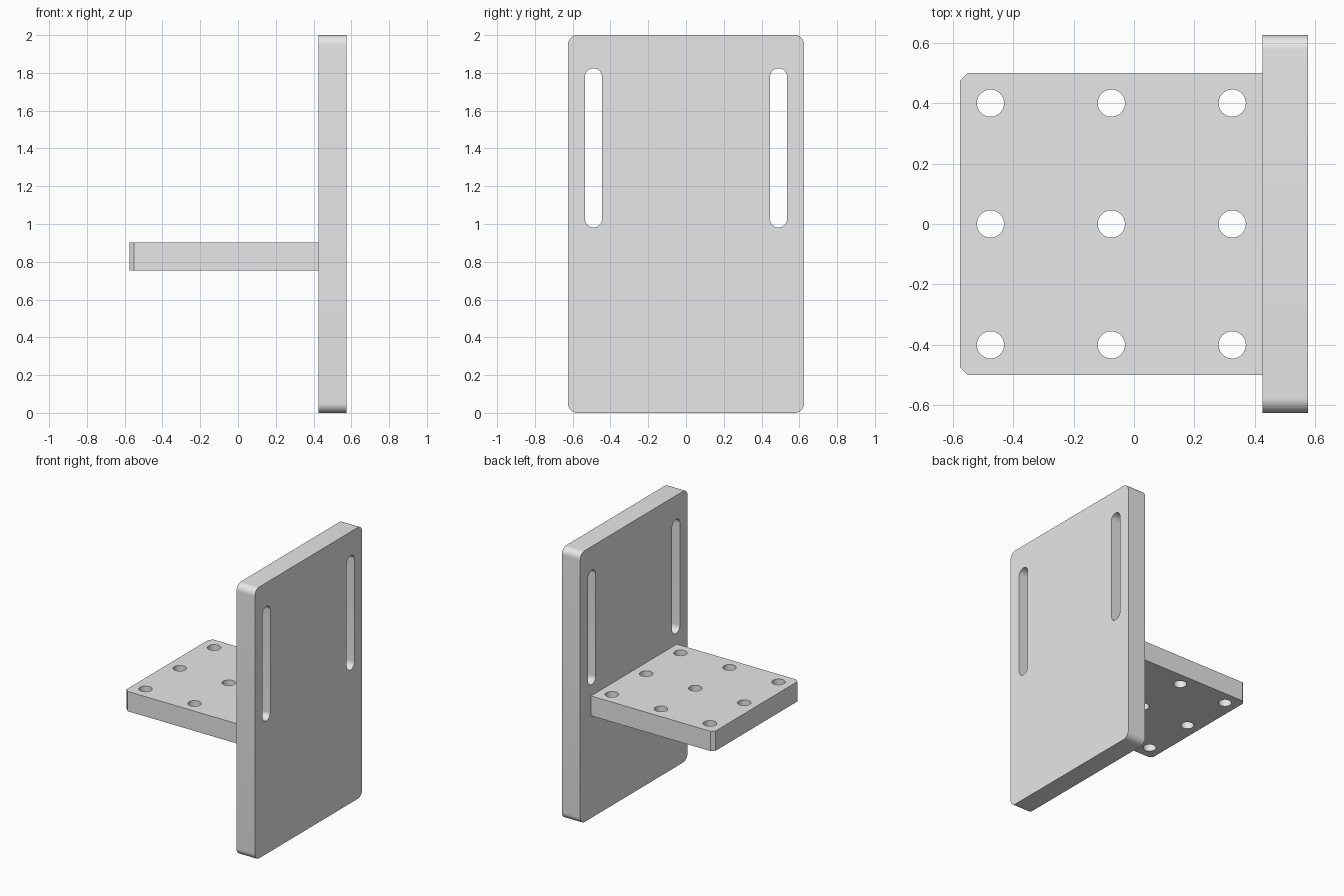
import bpy
import bmesh
from math import cos, sin, pi, radians
from mathutils import Matrix, Vector

cube = bpy.data.objects.get("Cube")
if cube:
    bpy.data.objects.remove(cube, do_unlink=True)

grey = bpy.data.materials.new("light grey")
grey.use_nodes = True
grey.diffuse_color = (0.8, 0.8, 0.8, 1)
grey.node_tree.nodes["Principled BSDF"].inputs["Base Color"].default_value = (0.8, 0.8, 0.8, 1)


def rounded(cx, cy, w, h, r, steps=10):
    """Closed outline of a rounded rectangle; full radius gives a slot or circle."""
    points = []
    for corner, (sx, sy) in enumerate([(1, 1), (-1, 1), (-1, -1), (1, -1)]):
        for i in range(steps + 1):
            a = (corner + i / steps) * pi / 2
            points.append((cx + sx * (w / 2 - r) + r * cos(a),
                           cy + sy * (h / 2 - r) + r * sin(a)))
    return points


def slab(name, loops, thickness, matrix):
    """Fill an outline with its holes, extrude it and place it."""
    bm = bmesh.new()
    for loop in loops:
        verts = [bm.verts.new((u, v, 0)) for u, v in loop]
        for a, b in zip(verts, verts[1:] + verts[:1]):
            bm.edges.new((a, b))
    bmesh.ops.remove_doubles(bm, verts=bm.verts[:], dist=1e-5)
    bmesh.ops.triangle_fill(bm, edges=bm.edges[:], use_beauty=True, normal=(0, 0, 1))
    result = bmesh.ops.extrude_face_region(bm, geom=bm.faces[:])
    top = [g for g in result["geom"] if isinstance(g, bmesh.types.BMVert)]
    bmesh.ops.translate(bm, verts=top, vec=Vector((0, 0, thickness)))
    bmesh.ops.transform(bm, verts=bm.verts[:], matrix=matrix)
    bmesh.ops.recalc_face_normals(bm, faces=bm.faces[:])
    mesh = bpy.data.meshes.new(name)
    bm.to_mesh(mesh)
    bm.free()
    mesh.materials.append(grey)
    obj = bpy.data.objects.new(name, mesh)
    bpy.context.collection.objects.link(obj)
    bpy.ops.object.select_all(action='DESELECT')
    obj.select_set(True)
    bpy.context.view_layer.objects.active = obj
    bpy.ops.object.shade_smooth_by_angle(angle=radians(30))
    return obj


# Upright plate with rounded corners and two long slots
upright = Matrix(((0, 0, 1, 0.425), (1, 0, 0, 0), (0, 1, 0, 0), (0, 0, 0, 1)))
slots = [rounded(side * 0.49, 1.403, 0.09, 0.843, 0.045) for side in (-1, 1)]
slab("upright_plate", [rounded(0, 1, 1.25, 2, 0.05)] + slots, 0.15, upright)

# Shelf with chamfered free corners and a grid of round holes
x0, x1, y, c = -0.575, 0.425, 0.5, 0.025
outline = [(x1, -y), (x1, y), (x0 + c, y), (x0, y - c), (x0, c - y), (x0 + c, -y)]
holes = [rounded(-0.075 + i * 0.4, j * 0.4, 0.09, 0.09, 0.045)
         for i in (-1, 0, 1) for j in (-1, 0, 1)]
slab("shelf", [outline] + holes, 0.146, Matrix.Translation((0, 0, 0.755)))
